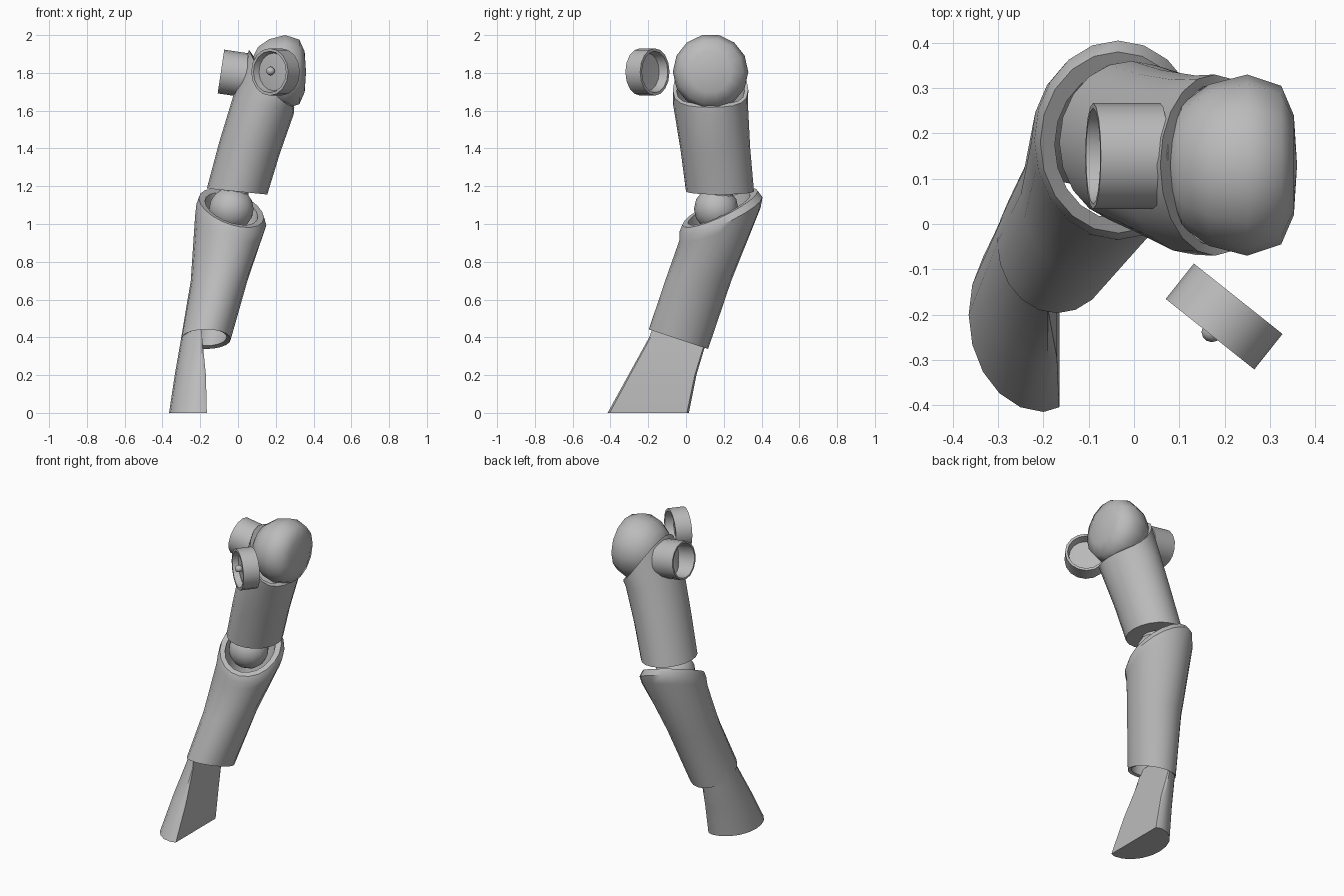
import bpy, bmesh, math
from mathutils import Vector

cube = bpy.data.objects.get("Cube")
if cube:
    bpy.data.objects.remove(cube, do_unlink=True)

grey = bpy.data.materials.new("plain grey")
grey.use_nodes = True
colour = (0.5, 0.5, 0.5, 1)
grey.diffuse_color = colour
grey.node_tree.nodes["Principled BSDF"].inputs["Base Color"].default_value = colour


def skin(name, rings, caps, closed=False, angle=40):
    """Join equal rings of points into a smooth-shaded object."""
    bm = bmesh.new()
    loops = [[bm.verts.new(p) for p in ring] for ring in rings]
    pairs = list(zip(loops, loops[1:]))
    if closed:
        pairs.append((loops[-1], loops[0]))
    n = len(loops[0])
    for a, b in pairs:
        for i in range(n):
            j = (i + 1) % n
            bm.faces.new((a[i], a[j], b[j], b[i]))
    if caps:
        bm.faces.new(loops[0])
        bm.faces.new(loops[-1])
    bmesh.ops.remove_doubles(bm, verts=bm.verts, dist=0.0005)
    bmesh.ops.recalc_face_normals(bm, faces=bm.faces)
    mesh = bpy.data.meshes.new(name)
    bm.to_mesh(mesh)
    bm.free()
    mesh.materials.append(grey)
    obj = bpy.data.objects.new(name, mesh)
    bpy.context.collection.objects.link(obj)
    bpy.ops.object.select_all(action="DESELECT")
    obj.select_set(True)
    bpy.context.view_layer.objects.active = obj
    bpy.ops.object.shade_smooth_by_angle(angle=math.radians(angle))
    return obj


def oval(x, y, z, rx, ry, lean_x=0, lean_y=0, dip=0, limit=9, n=20):
    """Oval section with a sloping, optionally dipped rim and a flat +x limit."""
    ring = []
    for i in range(n):
        a = math.tau * i / n
        dx, dy = rx * math.cos(a), ry * math.sin(a)
        height = z + lean_x * dx + lean_y * dy - dip * math.sin(a) ** 2
        ring.append((min(x + dx, limit), y + dy, height))
    return ring


def spin(name, base, axis, profile, n=16, angle=40):
    """Turn (distance, radius) pairs around an axis."""
    axis = Vector(axis).normalized()
    u = axis.cross(Vector((0, 0, 1))).normalized()
    v = axis.cross(u)
    rings = []
    for t, r in profile:
        mid = Vector(base) + axis * t
        rings.append([mid + (u * math.cos(a) + v * math.sin(a)) * r
                      for a in (math.tau * i / n for i in range(n))])
    return skin(name, rings, False, angle=angle)


def ball(name, centre, radius, steps=8, n=14):
    arc = [math.pi * i / steps for i in range(steps + 1)]
    return spin(name, centre, (1, 0, 0),
                [(-radius * math.cos(a), radius * math.sin(a)) for a in arc], n, 60)


# Hand guard: half-oval solid, flat on the inner side
skin("hand_guard", [
    oval(-0.2, -0.2, 0, 0.165, 0.215, limit=-0.165),
    oval(-0.19, -0.125, 0.2, 0.145, 0.18, limit=-0.17),
    oval(-0.17, -0.04, 0.4, 0.13, 0.155, limit=-0.19),
    oval(-0.16, -0.015, 0.48, 0.125, 0.15, limit=-0.2),
], True)

# Forearm: open tube with a sloping elbow rim
skin("forearm", [
    oval(-0.17, -0.04, 0.39, 0.132, 0.157, lean_y=-0.33),
    oval(-0.1, 0.065, 0.7, 0.15, 0.175),
    oval(-0.045, 0.18, 1.0, 0.182, 0.215, -0.25, 0.4),
    oval(-0.035, 0.185, 1.05, 0.185, 0.22, -0.3, 0.42),
    oval(-0.035, 0.18, 1.085, 0.172, 0.2, -0.3, 0.45),
    oval(-0.035, 0.175, 1.08, 0.14, 0.165, -0.3, 0.45),
    oval(-0.045, 0.17, 1.0, 0.135, 0.16, -0.25, 0.4),
    oval(-0.1, 0.065, 0.7, 0.125, 0.15),
    oval(-0.17, -0.04, 0.4, 0.11, 0.135, lean_y=-0.33),
], False, closed=True)

# Elbow joint
ball("elbow_ball", (-0.035, 0.16, 1.08), 0.118)
spin("elbow_neck", (-0.025, 0.17, 1.12), (0.1, 0, 1), [(0, 0), (0, 0.08), (0.08, 0.075), (0.08, 0)])

# Upper arm: sleeve ending in a shoulder cup that is high on the outer side
skin("upper_arm", [
    oval(-0.005, 0.18, 1.172, 0.16, 0.18, -0.1),
    oval(0.06, 0.155, 1.4, 0.16, 0.185, -0.2),
    oval(0.135, 0.13, 1.63, 0.16, 0.198, -0.3),
    oval(0.178, 0.13, 1.77, 0.12, 0.2, -1.27, 0, 0.06),
    oval(0.18, 0.13, 1.765, 0.1, 0.18, -1.27, 0, 0.06),
    oval(0.145, 0.13, 1.62, 0.12, 0.165, -0.3),
], True)

# Shoulder ball, flatter on its outer end
spin("shoulder_ball", (0, 0.13, 1.805), (1, 0, 0), [
    (0.07, 0), (0.075, 0.07), (0.105, 0.135), (0.165, 0.178), (0.25, 0.2),
    (0.325, 0.175), (0.353, 0.11), (0.36, 0)], 14, 60)

# Side ring: open cup on the outer shoulder
spin("side_ring", (0.058, 0.15, 1.785), (-1, 0, 0.15), [
    (0, 0), (0, 0.117), (0.15, 0.117), (0.15, 0.106), (0.04, 0.1), (0.04, 0)])

# Front ring: open both ways with a web and a small stud
spin("front_ring", (0.23, -0.165, 1.805), (-0.62, -0.78, 0), [
    (0.055, 0), (0.05, 0.1), (0, 0.11), (0, 0.125), (0.1, 0.125),
    (0.1, 0.11), (0.065, 0.1), (0.075, 0)])
ball("ring_stud", (0.172, -0.238, 1.81), 0.023, 6, 8)
